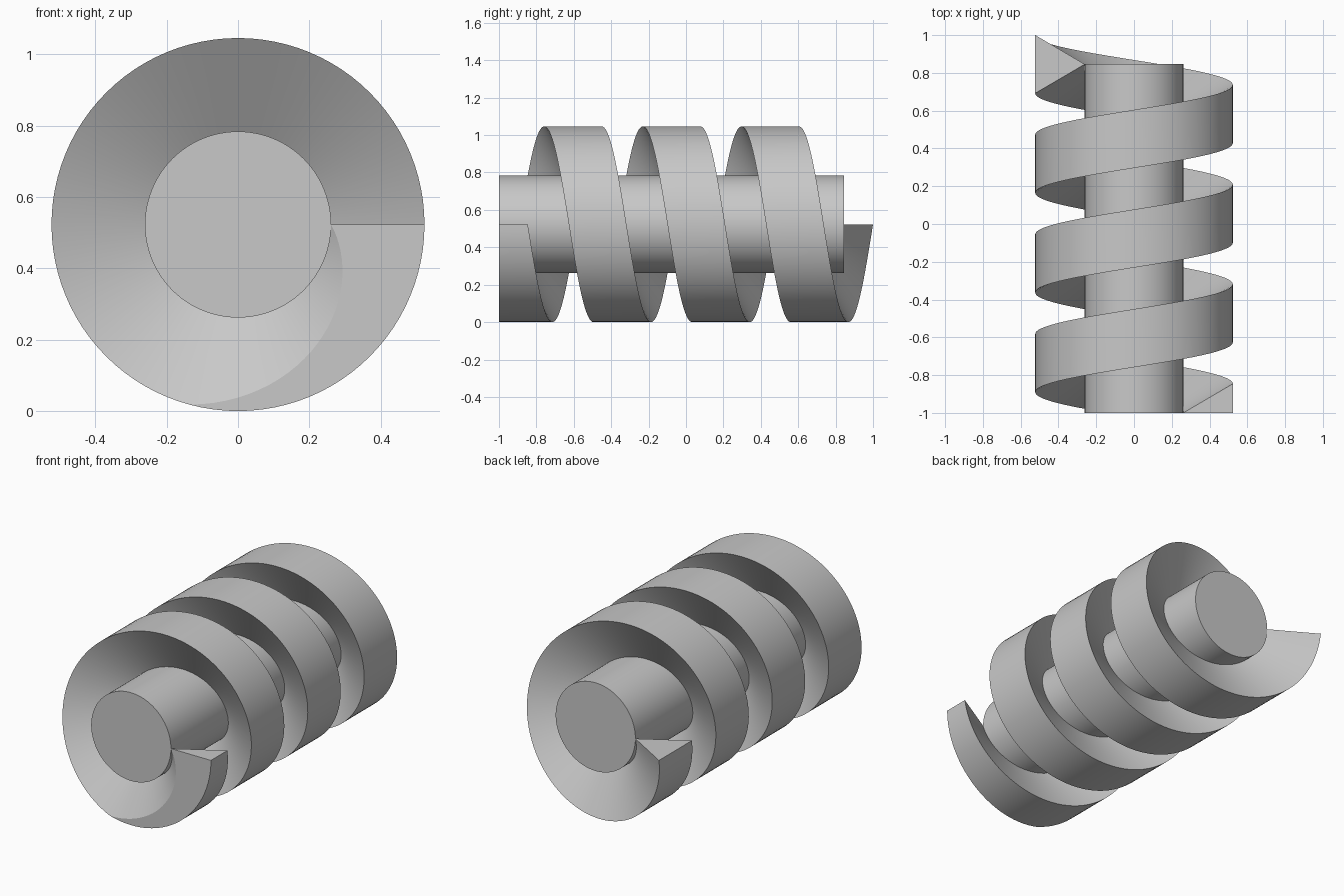
import bpy, bmesh
from math import cos, sin, pi, radians
from mathutils import Matrix

cube = bpy.data.objects.get("Cube")
if cube:
    bpy.data.objects.remove(cube, do_unlink=True)

OUTER, CORE = 0.523, 0.261        # thread and shaft radii
START, END = -1.0, 0.846          # shaft ends along y
HALF_WIDTH = 0.154                # half the thread width at its rim
TURNS, SEGMENTS = 3.5, 96

grey = bpy.data.materials.new("plain grey")
grey.use_nodes = True
grey.diffuse_color = (0.58, 0.58, 0.58, 1)
grey.node_tree.nodes["Principled BSDF"].inputs["Base Color"].default_value = grey.diffuse_color


def finish(bm, name):
    """Turn a bmesh into a smooth-shaded object with crisp edges."""
    bmesh.ops.recalc_face_normals(bm, faces=bm.faces[:])
    mesh = bpy.data.meshes.new(name)
    bm.to_mesh(mesh)
    bm.free()
    mesh.materials.append(grey)
    obj = bpy.data.objects.new(name, mesh)
    bpy.context.collection.objects.link(obj)
    bpy.ops.object.select_all(action='DESELECT')
    obj.select_set(True)
    bpy.context.view_layer.objects.active = obj
    bpy.ops.object.shade_smooth_by_angle(angle=radians(30))
    return obj


# Central shaft
bm = bmesh.new()
place = Matrix.Translation((0, (START + END) / 2, OUTER)) @ Matrix.Rotation(pi / 2, 4, 'X')
bmesh.ops.create_cone(bm, cap_ends=True, segments=SEGMENTS, radius1=CORE,
                      radius2=CORE, depth=END - START, matrix=place)
finish(bm, "shaft")

# Helical thread: a triangle, narrow at the shaft, swept around it
bm = bmesh.new()
profile = [(CORE, 0), (OUTER, -HALF_WIDTH), (OUTER, HALF_WIDTH)]
steps = int(TURNS * SEGMENTS)
rings = []
for i in range(steps + 1):
    a = 2 * pi * i / SEGMENTS
    y = START + (END - START) * i / steps
    rings.append([bm.verts.new((r * cos(a), y + dy, OUTER - r * sin(a)))
                  for r, dy in profile])
for p, q in zip(rings, rings[1:]):
    for j in range(3):
        k = (j + 1) % 3
        bm.faces.new((p[j], p[k], q[k], q[j]))
bm.faces.new(rings[0])
bm.faces.new(rings[-1])

# Trim the thread flush with the front of the shaft
cut = bmesh.ops.bisect_plane(bm, geom=bm.verts[:] + bm.edges[:] + bm.faces[:],
                             plane_co=(0, START, 0), plane_no=(0, -1, 0),
                             clear_outer=True)
rim = [g for g in cut["geom_cut"] if isinstance(g, bmesh.types.BMEdge)]
bmesh.ops.triangle_fill(bm, edges=rim, use_beauty=True, use_dissolve=False)
finish(bm, "thread")
